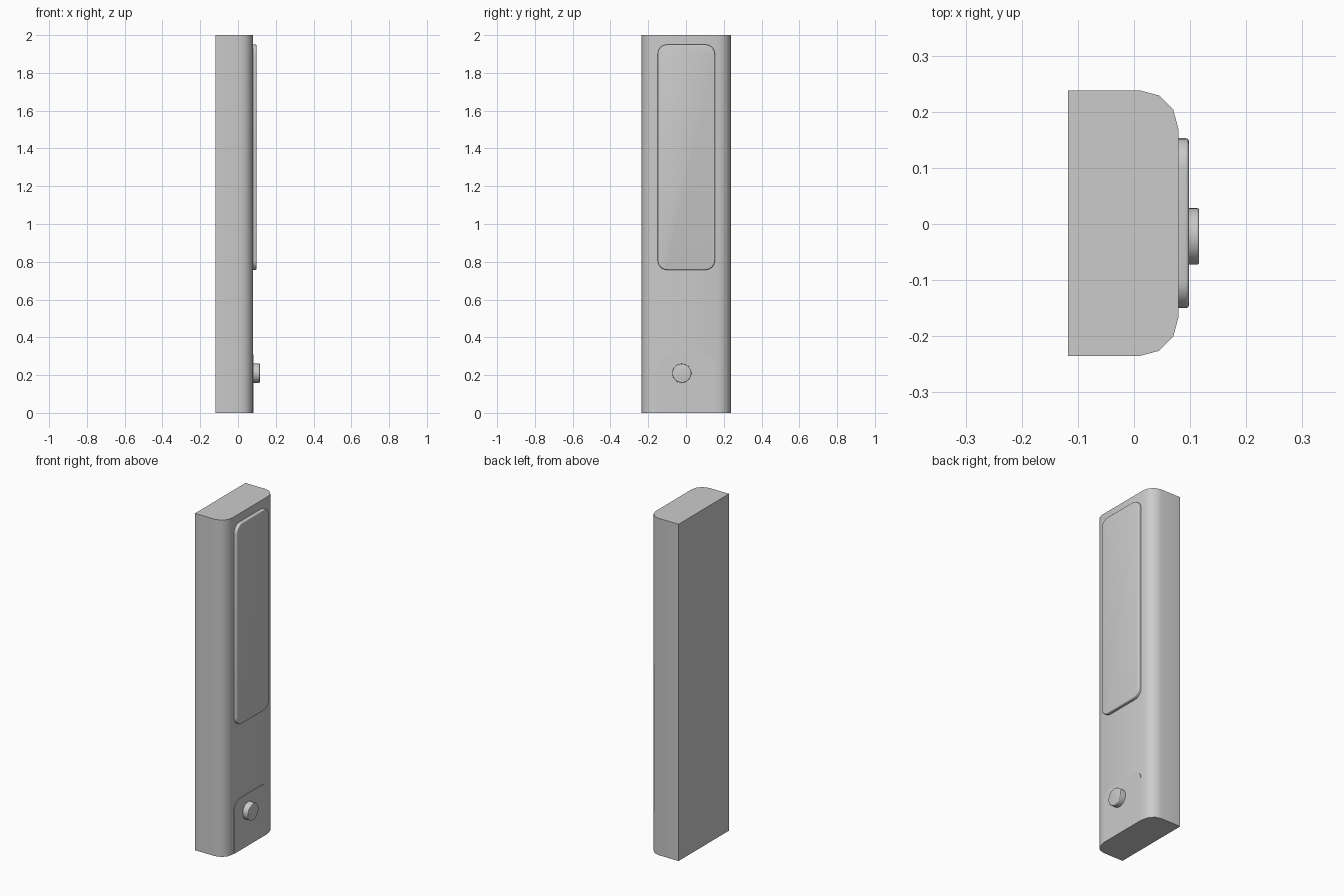
import bpy, bmesh
from math import sin, cos, pi, radians
from mathutils import Vector

if "Cube" in bpy.data.objects:
    bpy.data.objects.remove(bpy.data.objects["Cube"])


def prism(name, points, offset, bevel=0.0):
    """Extrude a flat outline by offset, optionally rounding the far rim."""
    bm = bmesh.new()
    base = bm.faces.new([bm.verts.new(p) for p in points])
    ext = bmesh.ops.extrude_face_region(bm, geom=[base], use_keep_orig=True)
    verts = [g for g in ext["geom"] if isinstance(g, bmesh.types.BMVert)]
    cap = [g for g in ext["geom"] if isinstance(g, bmesh.types.BMFace)][0]
    bmesh.ops.translate(bm, verts=verts, vec=Vector(offset))
    if bevel:
        bmesh.ops.bevel(bm, geom=list(cap.edges), offset=bevel, segments=3,
                        profile=0.5, affect='EDGES')
    bmesh.ops.recalc_face_normals(bm, faces=bm.faces[:])
    mesh = bpy.data.meshes.new(name)
    bm.to_mesh(mesh)
    bm.free()
    obj = bpy.data.objects.new(name, mesh)
    bpy.context.collection.objects.link(obj)
    bpy.ops.object.select_all(action='DESELECT')
    obj.select_set(True)
    bpy.context.view_layer.objects.active = obj
    bpy.ops.object.shade_smooth_by_angle(angle=radians(40))
    return obj


def arc(cu, cv, r, start, steps=6):
    """Quarter arc, counter-clockwise from the start angle."""
    return [(cu + r * cos(start + pi / 2 * i / steps),
             cv + r * sin(start + pi / 2 * i / steps)) for i in range(steps + 1)]


CY = 0.0015      # slight sideways offset of body and panels
FRONT = 0.079    # front surface of the body

# Body: square back, rounded front corners
half, r = 0.2365, 0.068
section = [(-0.118, -half)] + arc(FRONT - r, -half + r, r, -pi / 2, 3) \
    + arc(FRONT - r, half - r, r, 0, 3) + [(-0.118, half)]
prism("body", [(x, y + CY, 0) for x, y in section], (0, 0, 2))

# Raised upper panel with rounded corners
w, z0, z1, r = 0.1515, 0.757, 1.95, 0.05
outline = arc(w - r, z0 + r, r, -pi / 2) + arc(w - r, z1 - r, r, 0) \
    + arc(-w + r, z1 - r, r, pi / 2) + arc(-w + r, z0 + r, r, pi)
prism("upper_panel", [(FRONT - 0.003, y + CY, z) for y, z in outline],
      (0.022, 0, 0), 0.006)

# Thin lower panel, rounded at the top only
z1 = 0.31
outline = [(-w, 0), (w, 0)] + arc(w - r, z1 - r, r, 0) \
    + arc(-w + r, z1 - r, r, pi / 2)
prism("lower_panel", [(FRONT - 0.003, y + CY, z) for y, z in outline],
      (0.006, 0, 0))

# Round knob
circle = [(-0.022 + 0.0505 * cos(2 * pi * i / 32),
           0.21 + 0.0505 * sin(2 * pi * i / 32)) for i in range(32)]
prism("knob", [(FRONT, y, z) for y, z in circle], (0.037, 0, 0), 0.004)
